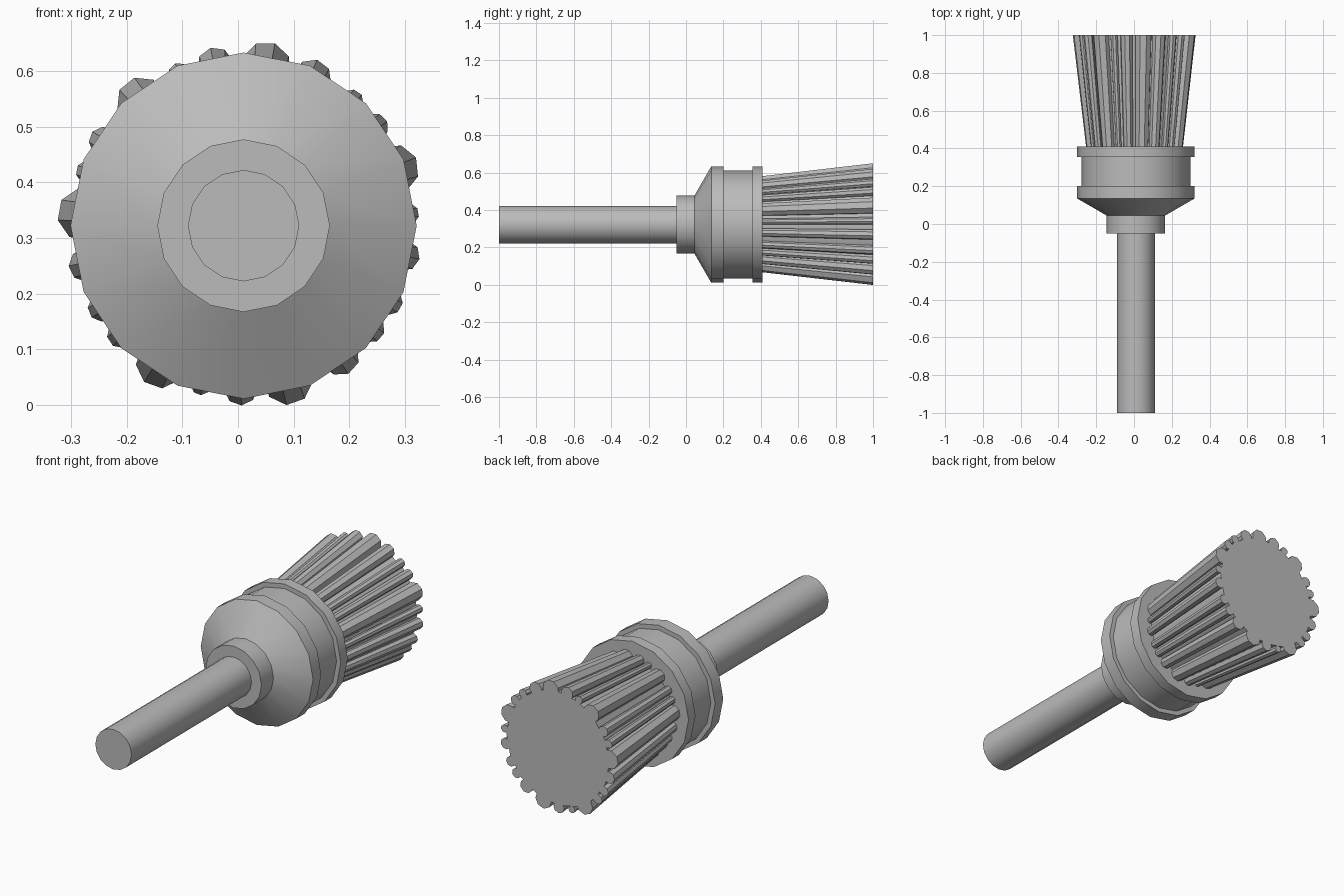
import bpy
from math import sin, cos, radians, tau

cube = bpy.data.objects.get("Cube")
if cube:
    bpy.data.objects.remove(cube)

AXIS_X, AXIS_Z = 0.01, 0.322
SIDES = 16

grey = bpy.data.materials.new("plain grey")
grey.use_nodes = True
grey.diffuse_color = (0.5, 0.5, 0.5, 1)
grey.node_tree.nodes["Principled BSDF"].inputs["Base Color"].default_value = (0.5, 0.5, 0.5, 1)


def make(name, verts, faces):
    mesh = bpy.data.meshes.new(name)
    mesh.from_pydata(verts, [], faces)
    mesh.materials.append(grey)
    obj = bpy.data.objects.new(name, mesh)
    bpy.context.collection.objects.link(obj)
    obj.location = (AXIS_X, 0, AXIS_Z)
    return obj


def loft(name, rings, n, start=0.0):
    """Skin rings of (y, radius, centre x, centre z) along y and cap both ends."""
    verts = [(cx + r * sin(start + tau * i / n), y, cz + r * cos(start + tau * i / n))
             for y, r, cx, cz in rings for i in range(n)]
    faces = [(a * n + i, a * n + (i + 1) % n, (a + 1) * n + (i + 1) % n, (a + 1) * n + i)
             for a in range(len(rings) - 1) for i in range(n)]
    faces.append(tuple(reversed(range(n))))
    faces.append(tuple(range(len(verts) - n, len(verts))))
    obj = make(name, verts, faces)
    obj.data.flip_normals()
    return obj


def lathe(name, profile):
    return loft(name, [(y, r, 0, 0) for y, r in profile], SIDES)


def boolean(target, cutter, operation):
    mod = target.modifiers.new(operation.lower(), "BOOLEAN")
    mod.operation = operation
    mod.solver = "EXACT"
    mod.object = cutter
    bpy.context.view_layer.objects.active = target
    bpy.ops.object.modifier_apply(modifier=mod.name)
    bpy.data.objects.remove(cutter)


# Shaft, collar and ferrule turned as one solid
handle = lathe("shaft_and_ferrule", [
    (-1, 0.1), (-0.05, 0.1), (-0.05, 0.155), (0.045, 0.155),
    (0.135, 0.311), (0.2, 0.311), (0.2, 0.288), (0.355, 0.288),
    (0.355, 0.311), (0.41, 0.311)])

# Flared bristle core
BASE_Y, TIP_Y, BASE_SCALE = 0.41, 1.0, 0.79
bristles = lathe("bristle_bundle", [(BASE_Y, 0.285 * BASE_SCALE), (TIP_Y, 0.285)])

# Bristle strands: angle around the axis and strand radius
strands = [(82, .045), (65, .035), (49, .022), (37, .025), (20.5, .045), (4, .02),
           (-10.5, .028), (-27.5, .025), (-39, .025), (-53.5, .035), (-74, .045),
           (-91, .03), (-105, .018), (-121, .045), (-138.5, .025), (-150, .025),
           (-166, .03), (176, .048), (161, .022), (149, .026), (129.5, .045),
           (113, .02), (100, .033)]
for angle, radius in strands:
    a = radians(angle)
    d = 0.302 - 0.3 * radius
    rings = [(y, radius * s, d * s * cos(a), d * s * sin(a))
             for y, s in ((BASE_Y, BASE_SCALE), (TIP_Y, 1))]
    boolean(bristles, loft("strand", rings, 8, a * 3), "UNION")

# Hollow centre of the bundle
bore = lathe("bore", [(BASE_Y + 0.01, 0.125), (TIP_Y + 0.05, 0.147)])
boolean(bristles, bore, "DIFFERENCE")

for obj in (handle, bristles):
    bpy.ops.object.select_all(action="DESELECT")
    obj.select_set(True)
    bpy.context.view_layer.objects.active = obj
    bpy.ops.object.shade_smooth_by_angle(angle=radians(30))
